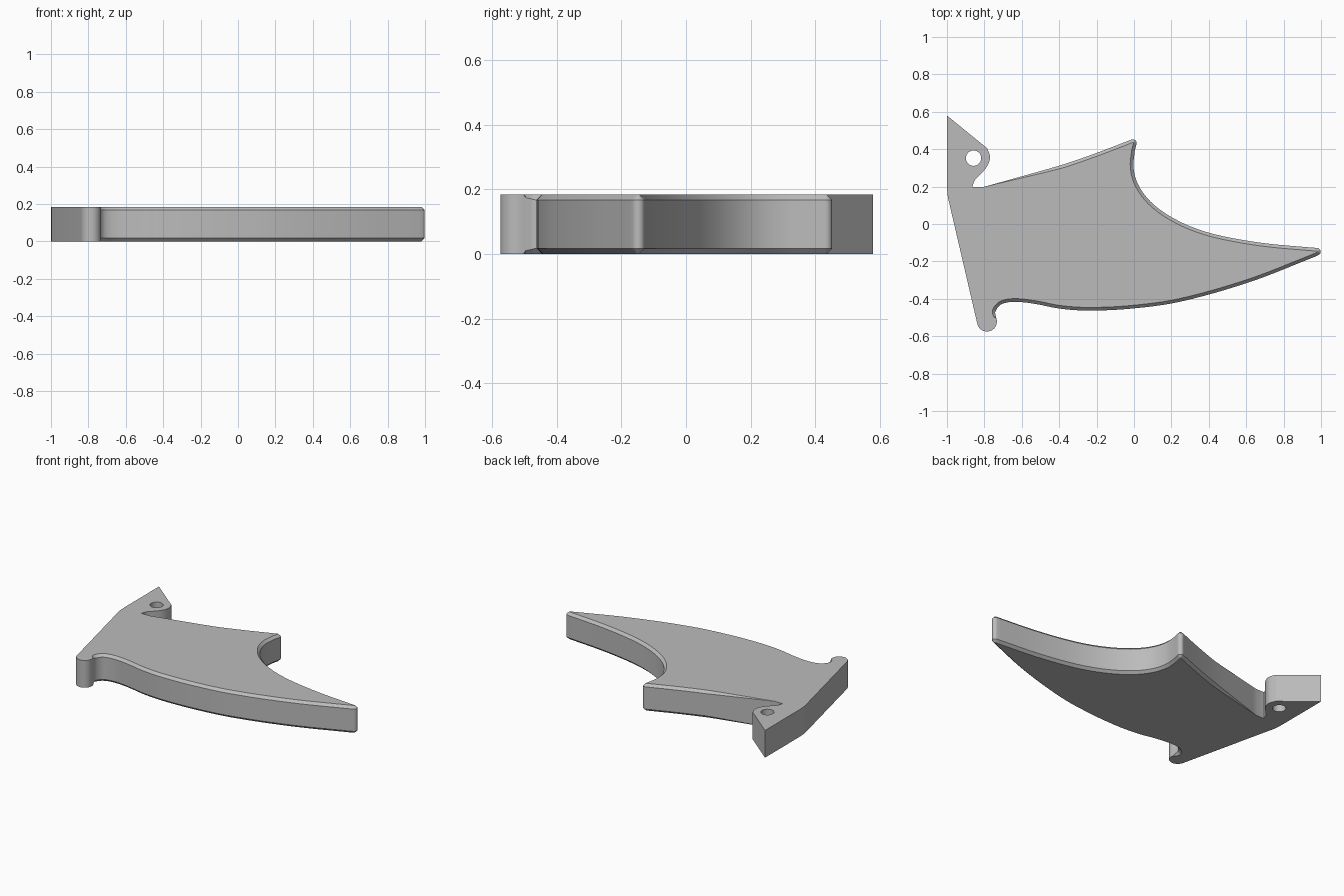
import bpy, bmesh, math
from mathutils import Vector
from mathutils.geometry import interpolate_bezier

if "Cube" in bpy.data.objects:
    bpy.data.objects.remove(bpy.data.objects["Cube"])

H, C = 0.185, 0.017   # plate thickness, chamfer size


def spline(pts, n=6):
    """Smooth curve through the given points."""
    p = [Vector(q) for q in pts]
    t = []
    for i in range(len(p)):
        if 0 < i < len(p) - 1:
            t.append((p[i + 1] - p[i - 1]).normalized())
        else:
            t.append((p[1] - p[0] if i == 0 else p[-1] - p[-2]).normalized())
    out = [p[0]]
    for i in range(len(p) - 1):
        d = (p[i + 1] - p[i]).length / 3
        out += interpolate_bezier(p[i], p[i] + t[i] * d, p[i + 1] - t[i + 1] * d, p[i + 1], n + 1)[1:]
    return [v.to_2d() for v in out]


def arc(cx, cy, r, a0, a1, n=8):
    a = [math.radians(a0 + (a1 - a0) * i / n) for i in range(n + 1)]
    return [Vector((cx + r * math.cos(t), cy + r * math.sin(t))) for t in a]


# Outline, clockwise from the upper left corner: (points, chamfer at start, chamfer at end)
parts = [
    ([Vector((-1, 0.58))], 0, 0),
    (spline([(-0.785, 0.405), (-0.77, 0.36), (-0.783, 0.312), (-0.815, 0.272),
             (-0.85, 0.235), (-0.865, 0.198)]), 0, 0),                      # lug and notch
    (spline([(-0.805, 0.198), (-0.6, 0.255), (-0.38, 0.318), (-0.2, 0.38),
             (-0.02, 0.449)]), 0, 1),                                       # upper edge
    (arc(-0.006, 0.433, 0.02, 109, -12), 1, 1),                             # upper tip
    (spline([(0.004, 0.39), (-0.003, 0.31), (0.012, 0.235), (0.05, 0.165), (0.11, 0.1),
             (0.2, 0.037), (0.32, -0.02), (0.47, -0.064), (0.7, -0.103), (0.95, -0.126)]), 1, 1),
    (arc(0.978, -0.148, 0.02, 85, -69), 1, 1),                              # long tip
    (spline([(0.96, -0.178), (0.62, -0.31), (0.245, -0.416), (-0.02, -0.453), (-0.25, -0.463),
             (-0.4, -0.452), (-0.53, -0.427), (-0.64, -0.416), (-0.71, -0.43),
             (-0.741, -0.468), (-0.738, -0.497)]), 1, 0.6),                 # lower edge
    (arc(-0.786, -0.522, 0.053, 20, -167, 14), 0, 0),                       # knob
    (spline([(-0.985, 0.1), (-0.996, 0.15), (-1, 0.21)], 4), 0, 0),         # back edge
]
outline, weight = [], []
for pts, w0, w1 in parts:
    for i, p in enumerate(pts):
        f = min(1, 2 * i / max(1, len(pts) - 1)) if w0 < w1 else i / max(1, len(pts) - 1)
        if w0 > w1:
            f = max(0, f * 10 - 9)          # fade only at the very end
        outline.append(p)
        weight.append(w0 + (w1 - w0) * f)

# Inset outline for the chamfer
inset = []
n = len(outline)
for i, p in enumerate(outline):
    a = (p - outline[i - 1]).normalized()
    b = (outline[(i + 1) % n] - p).normalized()
    na, nb = Vector((a.y, -a.x)), Vector((b.y, -b.x))
    m = (na + nb).normalized()
    inset.append(p + m * (C * weight[i] / max(0.5, m.dot(na))))

bm = bmesh.new()


def ring(pts, zs):
    return [bm.verts.new((p.x, p.y, z)) for p, z in zip(pts, zs)]


def bridge(r0, r1):
    for i in range(len(r0)):
        j = (i + 1) % len(r0)
        bm.faces.new((r0[i], r0[j], r1[j], r1[i]))


def loop_edges(r):
    return [bm.edges.get((r[i], r[(i + 1) % len(r)])) for i in range(len(r))]


# Chamfered outer wall
rings = [ring(inset, [0] * n), ring(outline, [C * w for w in weight]),
         ring(outline, [H - C * w for w in weight]), ring(inset, [H] * n)]
for lo, hi in zip(rings, rings[1:]):
    bridge(lo, hi)
# Pin hole through the lug
hole = arc(-0.858, 0.352, 0.041, 0, 360, 32)[:-1]
h0, h1 = ring(hole, [0] * 32), ring(hole, [H] * 32)
bridge(h0, h1)
# Flat top and bottom with the hole left open
for outer, inner, z in ((rings[0], h0, -1), (rings[3], h1, 1)):
    bmesh.ops.triangle_fill(bm, edges=loop_edges(outer) + loop_edges(inner),
                            use_beauty=True, normal=(0, 0, z))
bmesh.ops.remove_doubles(bm, verts=bm.verts[:], dist=0.0003)
bmesh.ops.recalc_face_normals(bm, faces=bm.faces[:])

me = bpy.data.meshes.new("blade_plate")
bm.to_mesh(me)
bm.free()
ob = bpy.data.objects.new("blade_plate", me)
bpy.context.collection.objects.link(ob)
mat = bpy.data.materials.new("plain grey")
mat.diffuse_color = (0.5, 0.5, 0.5, 1)
mat.use_nodes = True
mat.node_tree.nodes["Principled BSDF"].inputs["Base Color"].default_value = mat.diffuse_color
me.materials.append(mat)
bpy.context.view_layer.objects.active = ob
ob.select_set(True)
bpy.ops.object.shade_smooth_by_angle(angle=math.radians(25))
